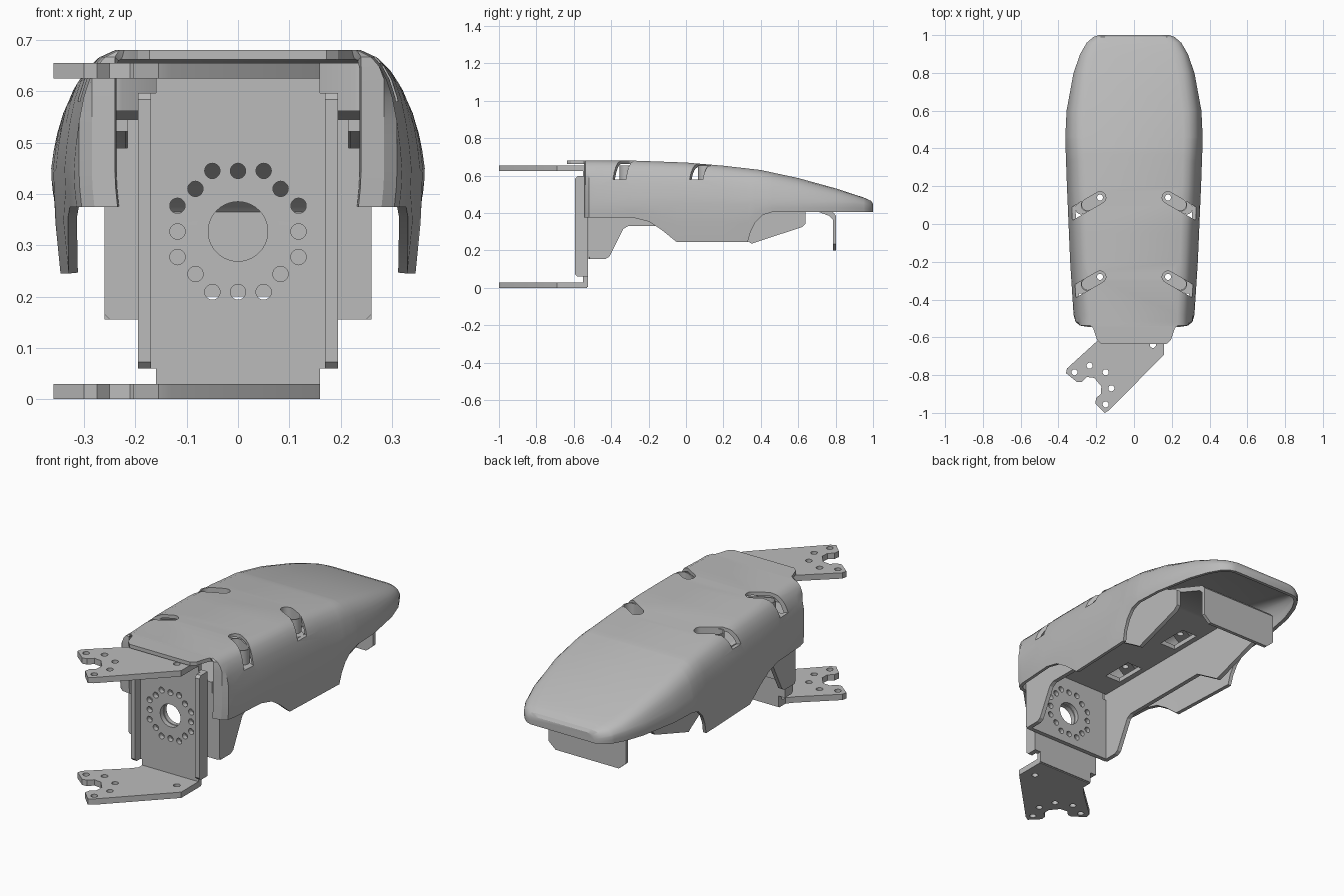
import bpy, bmesh, math
from mathutils import Matrix, Vector

if "Cube" in bpy.data.objects:
    bpy.data.objects.remove(bpy.data.objects["Cube"])

grey = bpy.data.materials.new("plain grey")
grey.use_nodes = True
COLOR = (0.5, 0.5, 0.5, 1)
grey.diffuse_color = COLOR
grey.node_tree.nodes["Principled BSDF"].inputs["Base Color"].default_value = COLOR
parts = []

# Local (u, v, thickness) axes of a plate in world space
AXES = {"XY": ((1, 0, 0), (0, 1, 0), (0, 0, 1)),
        "XZ": ((1, 0, 0), (0, 0, 1), (0, -1, 0)),
        "YZ": ((0, 1, 0), (0, 0, 1), (1, 0, 0))}


def finish(name, mesh):
    obj = bpy.data.objects.new(name, mesh)
    bpy.context.collection.objects.link(obj)
    mesh.materials.clear()
    mesh.materials.append(grey)
    parts.append(obj)
    return obj


def bake(obj):
    deps = bpy.context.evaluated_depsgraph_get()
    return bpy.data.meshes.new_from_object(obj.evaluated_get(deps))


def plate(name, outline, low, high, plane="XY", holes=()):
    """Sheet cut from a 2D outline with holes, spanning low..high across the plane."""
    curve = bpy.data.curves.new(name, "CURVE")
    curve.dimensions, curve.fill_mode = "2D", "BOTH"
    curve.extrude = (high - low) / 2
    for loop in [outline, *holes]:
        spline = curve.splines.new("POLY")
        spline.points.add(len(loop) - 1)
        for p, (u, v) in zip(spline.points, loop):
            p.co = (u, v, 0, 1)
        spline.use_cyclic_u = True
    temp = bpy.data.objects.new("temp", curve)
    bpy.context.collection.objects.link(temp)
    mesh = bake(temp)
    bpy.data.objects.remove(temp)
    u, v, w = (Vector(a) for a in AXES[plane])
    mid = (low + high) / 2
    bm = bmesh.new()
    bm.from_mesh(mesh)
    for vert in bm.verts:
        a, b, c = vert.co
        depth = c - mid if plane == "XZ" else c + mid
        vert.co = u * a + v * b + w * depth
    bmesh.ops.remove_doubles(bm, verts=bm.verts, dist=1e-5)
    bmesh.ops.recalc_face_normals(bm, faces=bm.faces)
    bm.to_mesh(mesh)
    bm.free()
    return finish(name, mesh)


def circle(x, y, r, n=20):
    return [(x + r * math.cos(t * math.tau / n), y + r * math.sin(t * math.tau / n))
            for t in range(n)]


def rect(x0, x1, y0, y1):
    return [(x0, y0), (x1, y0), (x1, y1), (x0, y1)]


def strip(a, b, r, n=10):
    """Straight slot outline from a to b with round ends."""
    a, b = Vector(a), Vector(b)
    ang = math.atan2(b.y - a.y, b.x - a.x)
    pts = []
    for c, start in ((b, ang - math.pi / 2), (a, ang + math.pi / 2)):
        for i in range(n + 1):
            t = start + math.pi * i / n
            pts.append((c.x + r * math.cos(t), c.y + r * math.sin(t)))
    return pts


def mirrored(half):
    """Close a right-hand outline with its mirror image in x."""
    return half + [(-x, y) for x, y in reversed(half)]


# Ring of bolt holes around a central bore
HUB = 0.327
ring = [circle(0, HUB, 0.058, 40)]
for a, b in ((0, .118), (.05, .118), (.083, .083), (.118, .05), (.118, 0)):
    for x, z in {(s * a, t * b) for s in (1, -1) for t in (1, -1)}:
        ring.append(circle(x, HUB + z, 0.015))

# Joint bracket: back sheet, side flanges and two forked arms
plate("joint_back", mirrored([(.16, .005), (.16, .06), (.172, .06), (.172, .597),
                              (.16, .597), (.16, .65)]), -.55, -.525, "XZ", ring)
flange = [(-.525, .06), (-.58, .06), (-.593, .073), (-.593, .584), (-.58, .597), (-.525, .597)]
for side, low in (("left", .17), ("right", -.195)):
    plate(side + "_joint_flange", flange, low, low + .025, "YZ")
fork = [(.16, -.53), (.16, -.69), (-.13, -.985), (-.155, -1), (-.205, -.95), (-.2, -.92),
        (-.175, -.9), (-.173, -.86), (-.21, -.815), (-.25, -.81), (-.275, -.835),
        (-.3, -.838), (-.36, -.79), (-.355, -.765), (-.19, -.615), (-.16, -.58), (-.16, -.53)]
fork_holes = [circle(x, y, .016) for x, y in
              ((-.315, -.785), (-.235, -.75), (-.15, -.785), (-.12, -.87), (-.15, -.955), (.1, -.64))]
for name, z in (("upper_arm", .625), ("lower_arm", 0)):
    plate(name, fork, z, z + .03, "XY", fork_holes)

# Inner frame: front sheet, web, sloped rear and side flanges
plate("frame_front", mirrored([(.25, .155), (.26, .165), (.26, .49), (.215, .49), (.215, .545)]),
      -.52, -.498, "XZ", ring)
windows = [rect(*xs, y, y + .17) for xs in ((.12, .21), (-.21, -.12)) for y in (-.36, .06)]
plate("frame_web", rect(-.24, .24, -.5, .4), .522, .545, "XY", windows)
slope = [(.38, .522), (.4, .522), (.765, .385), (.785, .365), (.803, .365),
         (.803, .385), (.785, .405), (.4, .545), (.38, .545)]
plate("frame_slope", slope, -.22, .22, "YZ")
plate("rear_flange", mirrored([(.18, .2), (.22, .235), (.22, .37)]), .785, .803, "XZ")
cheek = [(-.515, .155), (-.43, .155), (-.41, .167), (-.335, .315), (-.31, .33), (.2, .33),
         (.33, .25), (.35, .236), (.62, .325), (.64, .345), (.64, .43), (.4, .545), (-.515, .545)]
for side, low in (("left", .238), ("right", -.26)):
    plate(side + "_frame_cheek", cheek, low, low + .022, "YZ")


# Cover shell: sections along y, interpolated from short profiles
def sample(profile, y):
    for (y0, v0), (y1, v1) in zip(profile, profile[1:]):
        if y <= y1:
            return v0 + (v1 - v0) * max(0, y - y0) / (y1 - y0)
    return profile[-1][1]


WIDTH = [(-.545, .24), (-.538, .285), (-.518, .31), (-.48, .32), (-.2, .338), (.2, .355),
         (.45, .364), (.6, .357), (.8, .32), (.9, .285), (.96, .25), (.99, .215), (1, .185)]
TOP = [(-.545, .681), (-.3, .681), (0, .67), (.2, .653), (.4, .63), (.6, .587),
       (.8, .532), (.95, .483), (.99, .465), (1, .45)]
BOTTOM = [(-.28, .375), (-.2, .355), (-.13, .31), (-.05, .245), (.33, .245), (.345, .3),
          (.37, .35), (.41, .39), (.46, .405), (1, .405)]
SHOULDER = [(.2, .987), (.4, .968), (.6, .94), (.75, .905), (.86, .86), (.94, .81), (1, .72)]
stations = sorted({y for prof in (WIDTH, TOP, BOTTOM) for y, _ in prof})

bm = bmesh.new()
rows = []
for y in stations:
    w, top, low = (sample(p, y) for p in (WIDTH, TOP, BOTTOM))
    full = max(w, .32) if y < 0 else w
    mid = min(.45, (low + top) / 2)
    half = [(w - .07 * (mid - low), low), (w - .02 * (mid - low), (low + mid) / 2), (w, mid)]
    half += [(min(w, full * f), mid + (top - mid) * h) for h, f in SHOULDER]
    rows.append([bm.verts.new((x, y, z)) for x, z in mirrored(half)])
for r0, r1 in zip(rows, rows[1:]):
    for i in range(len(r0) - 1):
        bm.faces.new((r0[i], r1[i], r1[i + 1], r0[i + 1]))
bm.faces.new(list(reversed(rows[-1])))
bmesh.ops.recalc_face_normals(bm, faces=bm.faces)
if max(bm.faces, key=lambda f: f.calc_center_median().z).normal.z < 0:
    bmesh.ops.reverse_faces(bm, faces=bm.faces)
mesh = bpy.data.meshes.new("cover")
bm.to_mesh(mesh)
bm.free()
cover = finish("cover_shell", mesh)
solid = cover.modifiers.new("thickness", "SOLIDIFY")
solid.thickness, solid.offset = .018, -1

# Diagonal screw slots: cut the shell, then add pocket floors and walls
cutters = []
for s, side in ((1, "left"), (-1, "right")):
    for y, place in ((.14, "rear"), (-.28, "front")):
        def line(length):
            return (s * .18, y), (s * (.18 + length), y - .58 * length)
        cutter = plate("slot_cutter", strip(*line(.25), .031), .58, .8)
        cutter.hide_render = True
        parts.remove(cutter)
        cutters.append(cutter)
        cut = cover.modifiers.new("slot", "BOOLEAN")
        cut.operation, cut.solver, cut.object = "DIFFERENCE", "EXACT", cutter
        label = f"{place}_{side}_slot"
        plate(label + "_floor", strip(*line(.1), .031), .562, .58, "XY",
              [circle(s * .18, y, .016)])
        plate(label + "_wall", strip(*line(.065), .037), .562, .655, "XY",
              [strip(*line(.065), .031)])
bpy.context.view_layer.update()
cover.data = bake(cover)
cover.modifiers.clear()
for cutter in cutters:
    bpy.data.objects.remove(cutter)

# Front tab of the cover
plate("cover_tab", mirrored([(.232, -.53), (.215, -.555), (.195, -.615), (.172, -.635)]),
      .662, .681)

# Smooth curved faces, keep edges sharp
bpy.ops.object.select_all(action="DESELECT")
for obj in parts:
    obj.select_set(True)
bpy.context.view_layer.objects.active = cover
bpy.ops.object.shade_smooth_by_angle(angle=math.radians(28))
